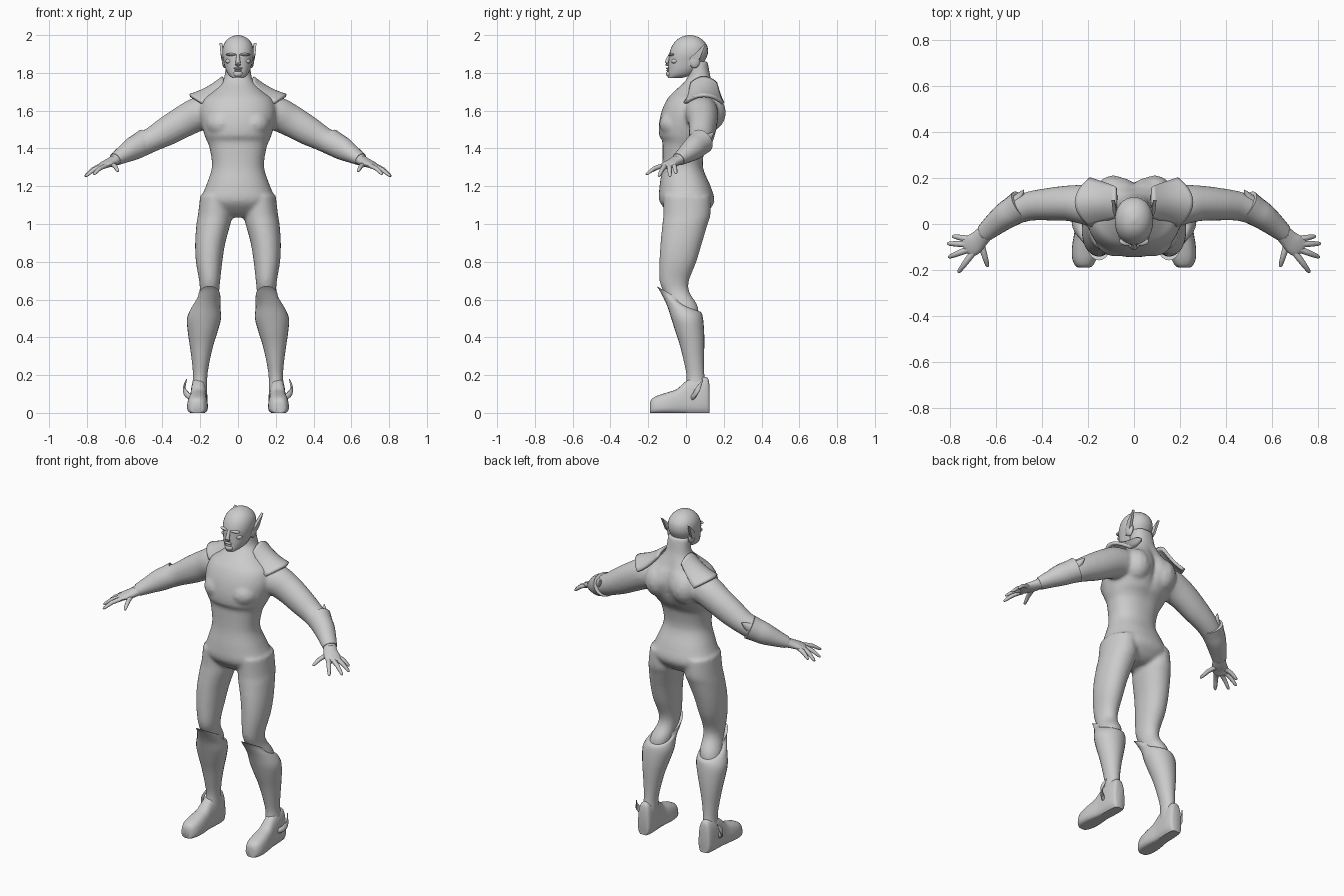
import bpy, bmesh, math
from mathutils import Vector

grey = bpy.data.materials.new("suit_grey")
grey.diffuse_color = (0.6, 0.6, 0.6, 1)
UP = Vector((0, 0, 1))


def refine(rows, k=4):
    """Catmull-Rom interpolation of section rows."""
    out = []
    for i in range(len(rows) - 1):
        p = [rows[max(0, min(len(rows) - 1, i + d))] for d in (-1, 0, 1, 2)]
        for j in range(k):
            t = j / k
            out.append([0.5 * (2 * b + (c - a) * t + (2 * a - 5 * b + 4 * c - d) * t * t
                               + (3 * b - a - 3 * c + d) * t ** 3) for a, b, c, d in zip(*p)])
    return out + [list(rows[-1])]


def oval(n, e=2.0):
    """Unit superellipse points."""
    pts = []
    for i in range(n):
        c, s = math.cos(2 * math.pi * i / n), math.sin(2 * math.pi * i / n)
        pts.append((math.copysign(abs(c) ** (2 / e), c), math.copysign(abs(s) ** (2 / e), s)))
    return pts


def skin(bm, rings):
    """Bridge rings and cap both ends."""
    vs = [[bm.verts.new(p) for p in r] for r in rings]
    n = len(vs[0])
    for a, b in zip(vs, vs[1:]):
        for i in range(n):
            bm.faces.new((a[i], a[(i + 1) % n], b[(i + 1) % n], b[i]))
    bm.faces.new(vs[0][::-1])
    bm.faces.new(vs[-1])


def upright(bm, rows, s=1, n=24, e=2.0, groove=None):
    """Rows: z, centre x, centre y, radius x, radius y, slant."""
    rings = []
    for z, cx, cy, rx, ry, sl in refine(rows):
        ring = []
        for u, v in oval(n, e):
            x, y = cx + rx * u, cy + ry * v
            if groove and v > 0:
                y -= groove(z) * math.exp(-(x / 0.03) ** 2)
            ring.append((s * x, y, z - sl * v))
        rings.append(ring)
    skin(bm, rings)


def tube(bm, rows, s=1, n=16, k=4):
    """Rows: x, y, z, horizontal radius, vertical radius."""
    rows = refine(rows, k)
    c = [Vector(r[:3]) for r in rows]
    rings = []
    for i, r in enumerate(rows):
        t = (c[min(i + 1, len(c) - 1)] - c[max(i - 1, 0)]).normalized()
        side = t.cross(UP).normalized()
        up = side.cross(t)
        ring = [c[i] + side * (u * r[3]) + up * (v * r[4]) for u, v in oval(n)]
        rings.append([(s * p.x, p.y, p.z) for p in ring])
    skin(bm, rings)


def finish(name, bm, angle=50):
    bmesh.ops.recalc_face_normals(bm, faces=bm.faces[:])
    me = bpy.data.meshes.new(name)
    bm.to_mesh(me)
    bm.free()
    me.materials.append(grey)
    ob = bpy.data.objects.new(name, me)
    bpy.context.collection.objects.link(ob)
    bpy.ops.object.select_all(action='DESELECT')
    ob.select_set(True)
    bpy.context.view_layer.objects.active = ob
    bpy.ops.object.shade_smooth_by_angle(angle=math.radians(angle))
    return ob


def blob(bm, loc, size):
    vs = bmesh.ops.create_uvsphere(bm, u_segments=16, v_segments=10, radius=1)['verts']
    for v in vs:
        v.co = Vector([v.co[i] * size[i] + loc[i] for i in range(3)])


# Body: torso with neck, legs and arms fused into one skin
bm = bmesh.new()
torso = [(1.035, 0, .01, .05, .06, 0), (1.06, 0, .01, .15, .10, 0), (1.12, 0, .005, .197, .145, 0),
         (1.20, 0, -.005, .17, .135, 0), (1.30, 0, -.018, .138, .108, 0), (1.40, 0, -.012, .15, .112, 0),
         (1.44, 0, -.003, .165, .123, 0), (1.47, 0, .003, .177, .145, 0), (1.53, 0, .02, .195, .163, 0),
         (1.60, 0, .04, .205, .168, 0), (1.66, 0, .045, .185, .145, 0), (1.70, 0, .05, .135, .115, 0),
         (1.75, 0, .066, .085, .076, 0), (1.79, 0, .07, .07, .058, 0), (1.86, 0, .06, .065, .055, 0)]
upright(bm, torso, 1, 48, 2.25, lambda z: .03 * math.exp(-((z - 1.6) / .1) ** 2))
leg = [(1.15, .115, .005, .085, .125, 0), (1.05, .122, .005, .09, .125, 0), (1.0, .13, -.005, .09, .12, 0),
       (.90, .147, -.025, .08, .11, 0), (.80, .153, -.043, .07, .098, 0), (.70, .15, -.062, .056, .078, 0),
       (.64, .152, -.05, .052, .068, 0), (.57, .165, -.01, .06, .07, 0), (.50, .178, 0, .06, .07, 0)]
arm = [(.10, .075, 1.60, .09, .085), (.20, .083, 1.585, .088, .09), (.28, .09, 1.547, .078, .085),
       (.37, .086, 1.495, .071, .078), (.45, .078, 1.45, .064, .066), (.51, .06, 1.42, .06, .062),
       (.56, .035, 1.395, .056, .058), (.61, -.005, 1.365, .046, .043), (.66, -.05, 1.335, .036, .03)]
for s in (1, -1):
    upright(bm, leg, s, 28, 2.1)
    tube(bm, arm, s, 24)
    # shoulder blades and chest muscles
    blob(bm, (s * .09, .12, 1.59), (.085, .092, .10))
    blob(bm, (s * .085, -.06, 1.53), (.085, .082, .075))
body = finish("body", bm)
rm = body.modifiers.new("fuse", 'REMESH')
rm.mode, rm.voxel_size, rm.use_smooth_shade = 'VOXEL', 0.01, True
sm = body.modifiers.new("soften", 'SMOOTH')
sm.factor, sm.iterations = 0.5, 5

# Head: skull, brow, nose, lips and chin
bm = bmesh.new()
upright(bm, [(1.772, 0, -.062, .028, .034, 0), (1.79, 0, -.03, .05, .066, 0), (1.82, 0, -.01, .066, .084, 0),
             (1.86, 0, .003, .076, .095, 0), (1.90, 0, .013, .083, .102, 0), (1.94, 0, .019, .079, .094, 0),
             (1.97, 0, .02, .063, .073, 0), (1.99, 0, .02, .038, .045, 0), (2.0, 0, .02, .008, .01, 0)], 1, 32, 2.15)
blob(bm, (0, -.086, 1.795), (.026, .02, .018))
blob(bm, (0, -.094, 1.824), (.024, .012, .006))
blob(bm, (0, -.093, 1.812), (.02, .012, .005))
for s in (1, -1):
    blob(bm, (s * .03, -.075, 1.897), (.034, .019, .008))
    blob(bm, (s * .045, -.058, 1.862), (.022, .02, .014))
finish("head", bm)
bm = bmesh.new()
tube(bm, [(0, -.082, 1.895, .009, .01), (0, -.098, 1.868, .011, .01), (0, -.102, 1.848, .015, .01),
          (0, -.09, 1.84, .012, .006)], 1, 10)
finish("nose", bm)

# Ear wings: thin swept fins over a round ear piece
bm = bmesh.new()
fin = [(.07, .00, 1.845), (.077, .035, 1.835), (.09, .075, 1.88), (.098, .105, 1.957), (.092, .05, 1.905)]
for s in (1, -1):
    a = [bm.verts.new((s * x, y, z)) for x, y, z in fin]
    b = [bm.verts.new((s * (x - .014), y, z)) for x, y, z in fin]
    bm.faces.new(a)
    bm.faces.new(b[::-1])
    for i in range(5):
        j = (i + 1) % 5
        bm.faces.new((a[i], b[i], b[j], a[j]))
    blob(bm, (s * .07, .045, 1.865), (.015, .03, .04))
finish("ear_wings", bm, 30)

# Shoulder pads: arched plates from neck to shoulder tip
bm = bmesh.new()
N = 12
for s in (1, -1):
    g = []
    for i in range(N + 1):
        u, row = i / N, []
        for j in range(N + 1):
            w = 2 * j / N - 1
            rim = .19 + .065 * (1 - w * w)
            row.append(bm.verts.new((s * (.078 + (rim - .078) * u), .095 + w * (.065 + .037 * u),
                                     1.775 - .095 * u - w * w * (.03 + .012 * u) - .012 * math.sin(math.pi * u))))
        g.append(row)
    for i in range(N):
        for j in range(N):
            q = (g[i][j], g[i + 1][j], g[i + 1][j + 1], g[i][j + 1])
            bm.faces.new(q if s > 0 else q[::-1])
pads = finish("shoulder_pads", bm, 40)
so = pads.modifiers.new("thickness", 'SOLIDIFY')
so.thickness, so.offset = 0.018, 0

# Forearm cuffs flaring to a point at the elbow
bm = bmesh.new()
cuff = [(.487, .082, 1.437, .069, .069), (.52, .06, 1.418, .064, .065), (.56, .035, 1.396, .059, .061),
        (.61, -.005, 1.366, .049, .046), (.65, -.04, 1.342, .04, .034)]
for s in (1, -1):
    tube(bm, cuff, s, 20)
    tube(bm, [(.53, .08, 1.43, .03, .04), (.50, .115, 1.455, .02, .025), (.48, .147, 1.485, .003, .003)], s, 10)
finish("forearm_cuffs", bm)

# Hands: palm, four fingers and thumb
bm = bmesh.new()
palm = [(.645, -.037, 1.343, .036, .028), (.672, -.065, 1.328, .04, .024), (.70, -.09, 1.316, .046, .019),
        (.722, -.105, 1.305, .043, .015), (.732, -.112, 1.30, .034, .009)]
fingers = [((.715, -.066, 1.312), (.79, -.053, 1.268)), ((.72, -.088, 1.312), (.812, -.085, 1.252)),
           ((.715, -.108, 1.308), (.808, -.145, 1.253)), ((.70, -.125, 1.308), (.765, -.212, 1.263)),
           ((.665, -.085, 1.315), (.635, -.187, 1.28))]
for s in (1, -1):
    tube(bm, palm, s, 16)
    for a, b in fingers:
        a, b = Vector(a), Vector(b)
        mid = a.lerp(b, .5) + UP * .008
        tube(bm, [(*a, .015, .013), (*mid, .0125, .0115), (*a.lerp(b, .9), .009, .008), (*b, .003, .003)], s, 8, 2)
finish("hands", bm)

# Boots: slanted knee rim, calf and ankle
boot = [(.622, .152, -.068, .058, .09, .05), (.595, .155, -.052, .062, .086, .05), (.555, .17, -.013, .077, .09, .02),
        (.50, .18, .006, .09, .084, 0), (.43, .187, .02, .079, .076, 0), (.36, .193, .032, .063, .065, 0),
        (.28, .197, .041, .048, .054, 0), (.20, .20, .05, .038, .047, 0), (.14, .203, .053, .04, .054, 0),
        (.08, .205, .053, .042, .06, 0)]
bm = bmesh.new()
for s in (1, -1):
    upright(bm, boot, s, 24)
finish("boots", bm)

# Feet: rows of y, centre x, half width, height
foot = [(.125, .205, .03, .14), (.115, .205, .043, .185), (.08, .206, .05, .19), (.03, .208, .05, .185),
        (-.01, .21, .05, .16), (-.05, .212, .055, .125), (-.10, .214, .061, .108), (-.15, .216, .058, .092),
        (-.18, .217, .043, .075), (-.19, .218, .025, .055)]
bm = bmesh.new()
for s in (1, -1):
    rings = []
    for y, cx, w, h in refine(foot):
        # flat sole, rounded and narrowing upper
        rings.append([(s * (cx + w * u * (1 - .12 * (v + 1))), y, max(0, h * (v * .53 + .47)))
                      for u, v in oval(24, 2.8)])
    skin(bm, rings)
finish("feet", bm)

# Ankle wings: small curved fins on the outer ankles
bm = bmesh.new()
wing = [(.235, .03, .075, .012, .012), (.268, .045, .095, .009, .016), (.285, .065, .13, .006, .013),
        (.272, .09, .178, .002, .002)]
for s in (1, -1):
    tube(bm, wing, s, 10)
finish("ankle_wings", bm)
